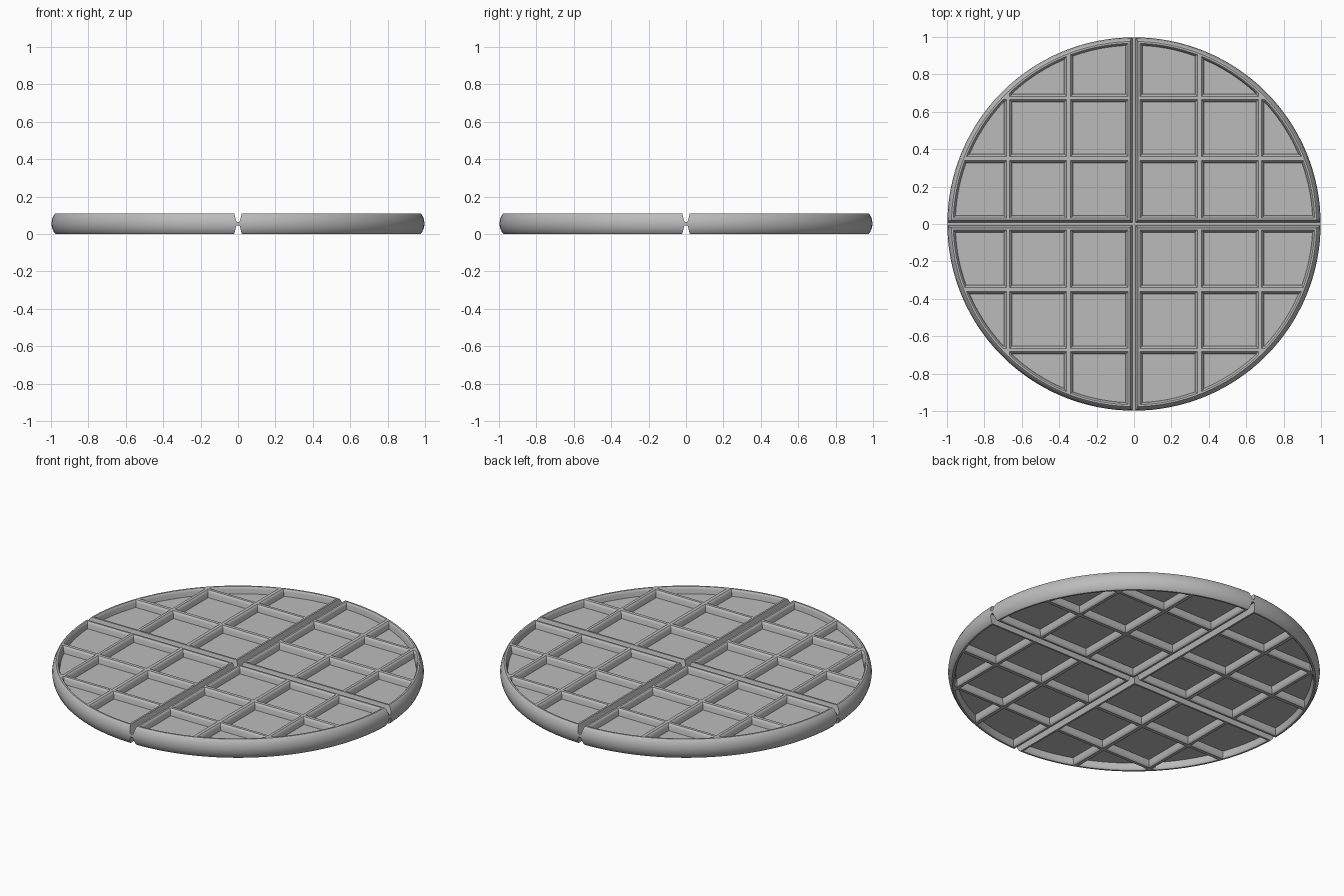
import bpy, bmesh, math

if "Cube" in bpy.data.objects:
    bpy.data.objects.remove(bpy.data.objects["Cube"])

H = 0.11          # thickness
MID = H / 2

grey = bpy.data.materials.new("plain grey")
grey.diffuse_color = (0.5, 0.5, 0.5, 1)
grey.use_nodes = True
grey.node_tree.nodes["Principled BSDF"].inputs["Base Color"].default_value = grey.diffuse_color


def new_object(name, bm):
    bmesh.ops.recalc_face_normals(bm, faces=bm.faces)
    me = bpy.data.meshes.new(name)
    bm.to_mesh(me)
    bm.free()
    me.materials.append(grey)
    ob = bpy.data.objects.new(name, me)
    bpy.context.collection.objects.link(ob)
    return ob


def loft(bm, rings):
    """Closed solid through rings that share a point count."""
    vs = [[bm.verts.new(p) for p in r] for r in rings]
    n = len(vs[0])
    for a, b in zip(vs, vs[1:]):
        for i in range(n):
            j = (i + 1) % n
            bm.faces.new((a[i], a[j], b[j], b[i]))
    bm.faces.new(vs[0][::-1])
    bm.faces.new(vs[-1])


def cell(x0, x1, y0, y1, R):
    """Rectangle clipped by the rim circle (first quadrant)."""
    if math.hypot(x1, y1) < R:
        return [(x0, y0), (x1, y0), (x1, y1), (x0, y1)]
    pts = [(x0, y0)]
    if math.hypot(x1, y0) < R:
        pts.append((x1, y0))
        a0 = math.acos(x1 / R)
    else:
        a0 = math.asin(y0 / R)
    tail = []
    if math.hypot(x0, y1) < R:
        tail = [(x0, y1)]
        a1 = math.asin(y1 / R)
    else:
        a1 = math.acos(x0 / R)
    for i in range(13):
        a = a0 + (a1 - a0) * i / 12
        pts.append((R * math.cos(a), R * math.sin(a)))
    return pts + tail


# round waffle body with a bulging rim
bm = bmesh.new()
N = 128
profile = [(0.976, 0), (0.984, 0.008), (0.994, 0.03), (0.998, MID),
           (0.994, 0.08), (0.984, 0.102), (0.976, H)]
loft(bm, [[(r * math.cos(2 * math.pi * i / N), r * math.sin(2 * math.pi * i / N), z)
           for i in range(N)] for r, z in profile])
waffle = new_object("waffle", bm)

# groove cutters, two crossing directions, top and bottom
cutters = []
for axis in (0, 1):
    bm = bmesh.new()
    for s in (1, -1):
        prof = [(-0.025, 0.07), (-0.019, 0.05), (-0.011, 0.018), (-0.008, 0.009),
                (0.008, 0.009), (0.011, 0.018), (0.019, 0.05), (0.025, 0.07)]
        rings = []
        for t in (-1.1, 1.1):
            rings.append([(w, t, MID + s * h) if axis == 0 else (t, w, MID + s * h)
                          for w, h in prof])
        loft(bm, rings)
    cutters.append(new_object("groove_cutter", bm))

# pocket cutters, tapered with a softened lip
bands = [(0.045, 0.326), (0.374, 0.651), (0.695, 2.0)]
levels = [(0.016, 0.0), (0.042, 0.005), (0.050, 0.008), (0.055, 0.014), (0.065, 0.014)]
bm = bmesh.new()
for i, (x0, x1) in enumerate(bands):
    for j, (y0, y1) in enumerate(bands):
        if i == 2 and j == 2:
            continue
        for sx in (1, -1):
            for sy in (1, -1):
                for sz in (1, -1):
                    loft(bm, [[(sx * x, sy * y, MID + sz * h) for x, y in
                               cell(x0 - e, x1 + e, y0 - e, y1 + e, 0.955 + e * 0.8)]
                              for h, e in levels])
cutters.append(new_object("pocket_cutter", bm))

# carve the body
bpy.context.view_layer.objects.active = waffle
waffle.select_set(True)
for c in cutters:
    c.hide_render = True
    m = waffle.modifiers.new("carve", 'BOOLEAN')
    m.operation = 'DIFFERENCE'
    m.solver = 'EXACT'
    m.object = c
    bpy.ops.object.modifier_apply(modifier=m.name)
for c in cutters:
    bpy.data.objects.remove(c, do_unlink=True)

bpy.ops.object.select_all(action='DESELECT')
waffle.select_set(True)
bpy.ops.object.shade_smooth_by_angle(angle=math.radians(35))
